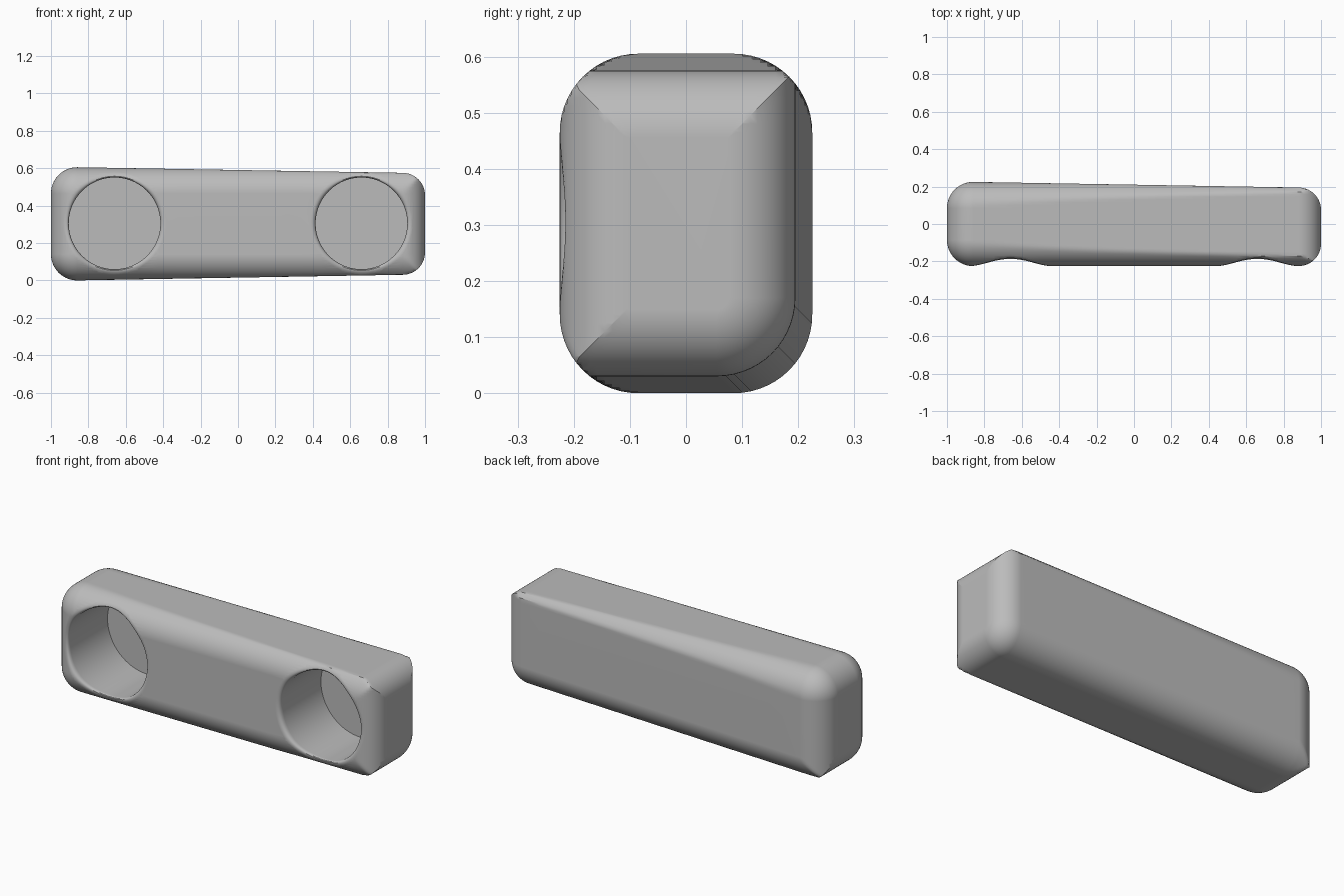
import bpy, bmesh
from math import sin, cos, pi, sqrt, radians

if "Cube" in bpy.data.objects:
    bpy.data.objects.remove(bpy.data.objects["Cube"], do_unlink=True)

HALF_Y, HEIGHT, R = 0.225, 0.605, 0.14     # overall section and long edge radius
R_END = 0.12                               # fillet of the tapered end
SEG = 14
HOLE_X, HOLE_Z, HOLE_R, RIM, FLOOR_Y = 0.66, 0.305, 0.245, 0.028, 0.14

grey = bpy.data.materials.new("mid_grey")
grey.use_nodes = True
colour = (0.5, 0.5, 0.5, 1)
grey.diffuse_color = colour
grey.node_tree.nodes["Principled BSDF"].inputs["Base Color"].default_value = colour


def loft(name, rings):
    """Closed solid through rings of equal length."""
    bm = bmesh.new()
    loops = [[bm.verts.new(p) for p in ring] for ring in rings]
    n = len(loops[0])
    for a, b in zip(loops, loops[1:]):
        for i in range(n):
            j = (i + 1) % n
            bm.faces.new((a[i], a[j], b[j], b[i]))
    bm.faces.new(loops[0])
    bm.faces.new(loops[-1])
    bmesh.ops.remove_doubles(bm, verts=bm.verts, dist=1e-5)
    bmesh.ops.recalc_face_normals(bm, faces=bm.faces)
    mesh = bpy.data.meshes.new(name)
    bm.to_mesh(mesh)
    bm.free()
    mesh.materials.append(grey)
    obj = bpy.data.objects.new(name, mesh)
    bpy.context.collection.objects.link(obj)
    return obj


def section(x, d):
    """Rounded rectangle cut down to the tapered bounds, inset by d."""
    t = min(max((x + 1 - R) / (2 - R - R_END), 0), 1) * 0.03
    y_max, z_min, z_max = HALF_Y - t, t, HEIGHT - t
    left_end = x < R - 1
    points = []
    for q, (sy, sz) in enumerate([(1, 1), (-1, 1), (-1, -1), (1, -1)]):
        blended = left_end != (q == 3)     # smooth corner instead of a mitre
        cy = sy * (HALF_Y - R)
        cz = HEIGHT - R if sz > 0 else R
        if blended and q == 3:
            cy, cz = y_max - R, z_min + R
        r = R - d if blended else R
        for i in range(SEG + 1):
            a = (q + i / SEG) * pi / 2
            y, z = cy + r * cos(a), cz + r * sin(a)
            points.append((x, min(max(y, d - HALF_Y), y_max - d),
                           min(max(z, z_min + d), z_max - d)))
    return points


# Body: rounded end, tapering middle, mitred end
stations = []
for i in range(SEG + 1):
    a = i / SEG * pi / 2
    stations.append((-1 + R * (1 - sin(a)) if i < 0 else -1 + R * (1 - cos(a)), R * (1 - sin(a))))
steps = 16
for i in range(1, steps):
    stations.append((-1 + R + (2 - R - R_END) * i / steps, 0))
for i in range(SEG + 1):
    a = i / SEG * pi / 2
    stations.append((1 - R_END * (1 - sin(a)), R_END * (1 - cos(a))))
body = loft("body", [section(x, d) for x, d in stations])


def front_y(x, z):
    """Depth of the front surface of the body."""
    def drop(over, r):
        return r - sqrt(max(r * r - max(over, 0) ** 2, 0))
    dz = drop(max(z - (HEIGHT - R), R - z), R)
    dx = drop(x - (1 - R_END), R_END) if x > 0 else drop(-x - (1 - R), R)
    return -HALF_Y + max(dz, dx)


def pocket(name, cx, n=96):
    """Cutter for a blind round pocket with a softened rim."""
    def ring(radius_depth):
        out = []
        for i in range(n):
            c, s = cos(2 * pi * i / n), sin(2 * pi * i / n)
            radius, y = radius_depth(c, s)
            out.append((cx + radius * c, y, HOLE_Z + radius * s))
        return out

    def lip(t):
        def f(c, s):
            inner = front_y(cx + HOLE_R * c, HOLE_Z + HOLE_R * s)
            outer = front_y(cx + (HOLE_R + RIM) * c, HOLE_Z + (HOLE_R + RIM) * s)
            y = (1 - t) ** 2 * (inner + RIM) + 2 * t * (1 - t) * inner + t * t * outer
            return HOLE_R + RIM * t * t, y
        return f

    rings = [ring(lambda c, s: (HOLE_R, FLOOR_Y))]
    rings += [ring(lip(k / 6)) for k in range(7)]
    rings.append(ring(lambda c, s: (HOLE_R + RIM, -0.4)))
    return loft(name, rings)


# Two round pockets in the front
bpy.context.view_layer.objects.active = body
for side, name in ((-1, "right_pocket_cutter"), (1, "left_pocket_cutter")):
    cutter = pocket(name, side * HOLE_X)
    cutter.hide_render = True
    cut = body.modifiers.new(name, "BOOLEAN")
    cut.operation, cut.solver, cut.object = "DIFFERENCE", "EXACT", cutter
    bpy.ops.object.modifier_apply(modifier=name)
    bpy.data.objects.remove(cutter, do_unlink=True)

bpy.ops.object.select_all(action="DESELECT")
body.select_set(True)
bpy.ops.object.shade_smooth_by_angle(angle=radians(30))
body.modifiers.new("clean_shading", "WEIGHTED_NORMAL").keep_sharp = True
